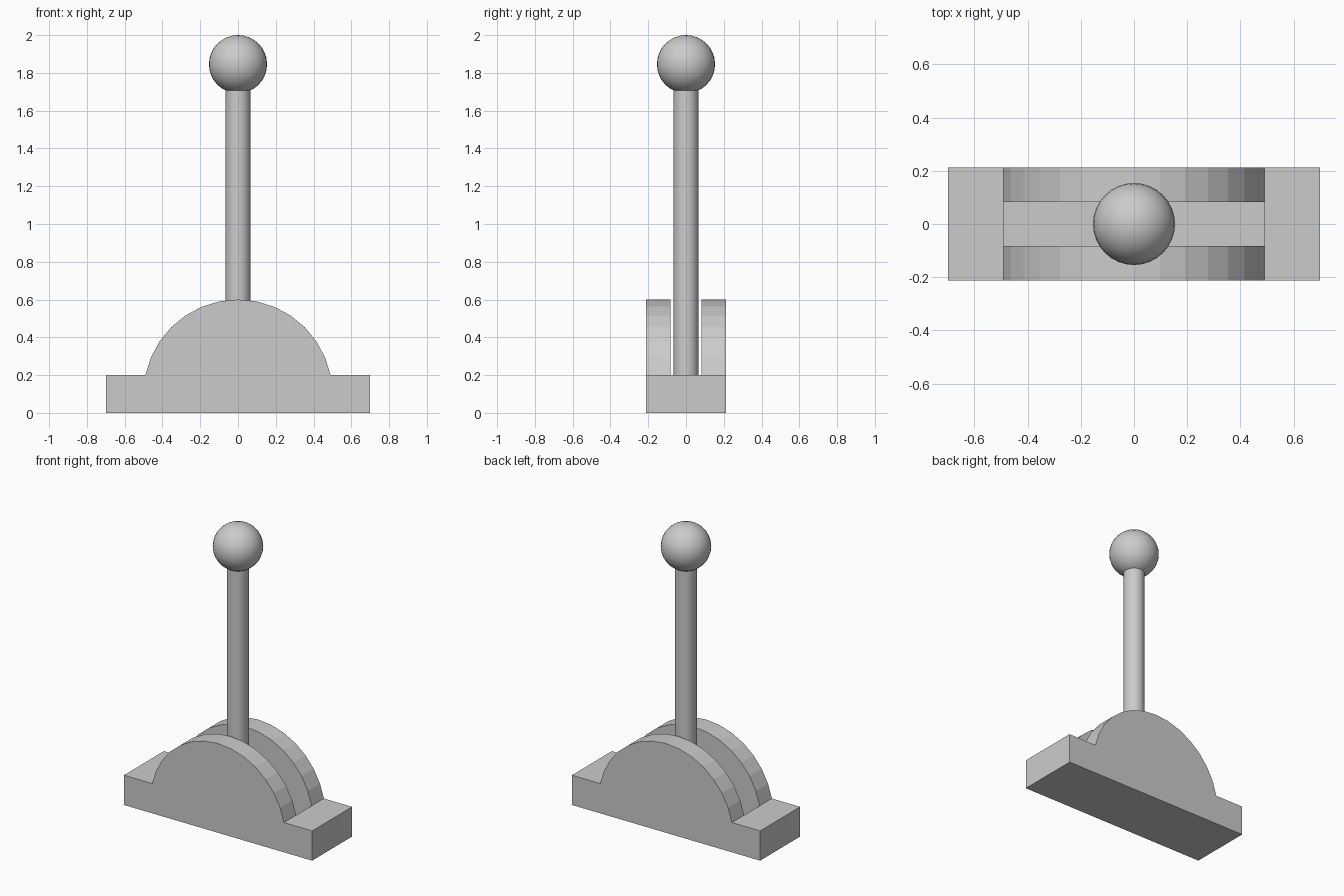
import bpy, bmesh, math

if "Cube" in bpy.data.objects:
    bpy.data.objects.remove(bpy.data.objects["Cube"])

HALF_X, HALF_Y, BASE_Z = 0.70, 0.212, 0.20
ARC_R, ARC_Z = 0.50, 0.10        # quadrant disc, 32-sided
SLOT_X, SLOT_Y, SLOT_Z = 0.4905, 0.083, 0.10
ROD_R = 0.066
BALL_R = 0.154


def extrude_profile(name, points, half_y):
    """Closed x/z profile extruded symmetrically along y."""
    bm = bmesh.new()
    face = bm.faces.new([bm.verts.new((x, -half_y, z)) for x, z in points])
    ext = bmesh.ops.extrude_face_region(bm, geom=[face])["geom"]
    verts = [g for g in ext if isinstance(g, bmesh.types.BMVert)]
    bmesh.ops.translate(bm, verts=verts, vec=(0, 2 * half_y, 0))
    bmesh.ops.recalc_face_normals(bm, faces=bm.faces)
    mesh = bpy.data.meshes.new(name)
    bm.to_mesh(mesh)
    bm.free()
    obj = bpy.data.objects.new(name, mesh)
    bpy.context.collection.objects.link(obj)
    return obj


# Base block with the half-disc quadrant rising from it
steps = [math.radians(11.25 * i) for i in range(-6, 7)]
arc = [(-ARC_R * math.sin(a), ARC_Z + ARC_R * math.cos(a)) for a in steps]
profile = [(-HALF_X, 0), (HALF_X, 0), (HALF_X, BASE_Z), (0.49, BASE_Z)]
profile += arc + [(-0.49, BASE_Z), (-HALF_X, BASE_Z)]
base = extrude_profile("slotted_base", profile, HALF_Y)

# Slot the lever travels in
slot = [(-SLOT_X, SLOT_Z), (SLOT_X, SLOT_Z), (SLOT_X, 1.0), (-SLOT_X, 1.0)]
cutter = extrude_profile("slot_cutter", slot, SLOT_Y)
cutter.hide_render = True
mod = base.modifiers.new("slot", 'BOOLEAN')
mod.operation = 'DIFFERENCE'
mod.solver = 'EXACT'
mod.object = cutter
bpy.context.view_layer.objects.active = base
bpy.ops.object.modifier_apply(modifier=mod.name)
bpy.data.objects.remove(cutter)

# Lever rod
rod_top = 1.74
bpy.ops.mesh.primitive_cylinder_add(vertices=32, radius=ROD_R, depth=rod_top - SLOT_Z,
                                    location=(0, 0, (rod_top + SLOT_Z) / 2))
bpy.context.object.name = "lever_rod"
bpy.ops.object.shade_smooth_by_angle(angle=math.radians(30))

# Ball handle
bpy.ops.mesh.primitive_uv_sphere_add(segments=32, ring_count=16, radius=BALL_R,
                                     location=(0, 0, 2.0 - BALL_R))
bpy.context.object.name = "ball_handle"
bpy.ops.object.shade_smooth_by_angle(angle=math.radians(30))
